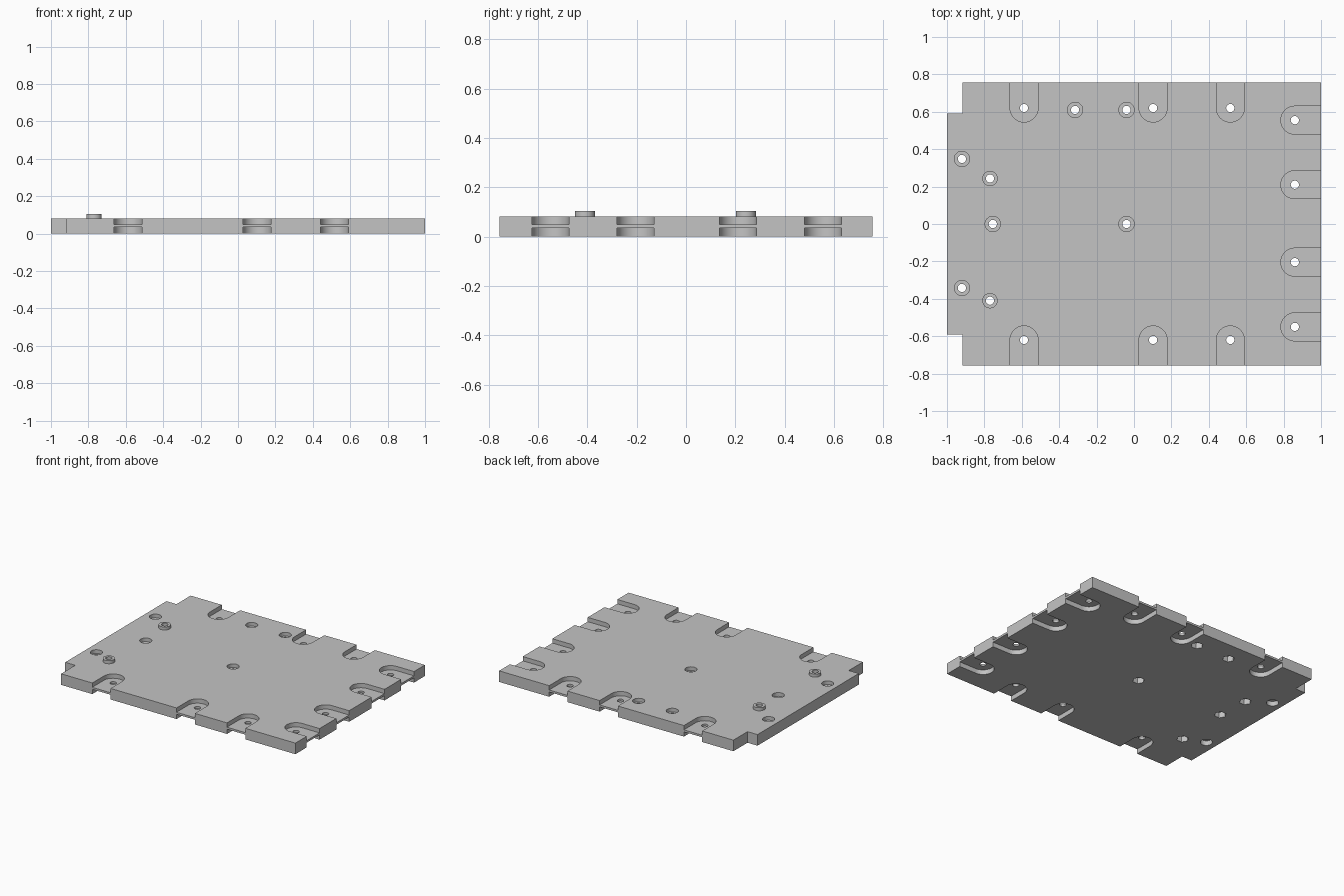
import bpy, bmesh
from math import cos, sin, pi
from mathutils import Matrix

cube = bpy.data.objects.get("Cube")
if cube:
    bpy.data.objects.remove(cube, do_unlink=True)

THICK = 0.082
BOSS_TOP = 0.105
WEB_LOW, WEB_HIGH = 0.035, 0.05

grey = bpy.data.materials.new("plain grey")
grey.use_nodes = True
tone = (0.55, 0.55, 0.55, 1)
grey.diffuse_color = tone
grey.node_tree.nodes["Principled BSDF"].inputs["Base Color"].default_value = tone


def prism(bm, outline, low, high):
    """Extrude a counter-clockwise outline from low to high."""
    base = [bm.verts.new((x, y, low)) for x, y in outline]
    top = [bm.verts.new((x, y, high)) for x, y in outline]
    bm.faces.new(base[::-1])
    bm.faces.new(top)
    n = len(base)
    for i in range(n):
        j = (i + 1) % n
        bm.faces.new((base[i], base[j], top[j], top[i]))


def ring(x, y, radius, sides=32):
    return [(x + radius * cos(2 * pi * i / sides), y + radius * sin(2 * pi * i / sides))
            for i in range(sides)]


def slot(x, y, turn, radius=0.075):
    """U shape open toward the direction given by turn."""
    local = [(radius * cos(pi / 2 + pi * i / 20), radius * sin(pi / 2 + pi * i / 20))
             for i in range(21)]
    local += [(0.25, -radius), (0.25, radius)]
    return [(x + u * cos(turn) - v * sin(turn), y + u * sin(turn) + v * cos(turn))
            for u, v in local]


def build(name, shapes):
    bm = bmesh.new()
    for outline, low, high in shapes:
        prism(bm, outline, low, high)
    mesh = bpy.data.meshes.new(name)
    bm.to_mesh(mesh)
    bm.free()
    mesh.materials.append(grey)
    obj = bpy.data.objects.new(name, mesh)
    bpy.context.collection.objects.link(obj)
    return obj


def combine(target, helper, operation):
    mod = target.modifiers.new(helper.name, 'BOOLEAN')
    mod.object = helper
    mod.operation = operation
    mod.solver = 'EXACT'
    bpy.context.view_layer.objects.active = target
    bpy.ops.object.modifier_apply(modifier=mod.name)
    bpy.data.objects.remove(helper, do_unlink=True)


# Feature positions
slots = [(x, side * 0.62, side * pi / 2) for x in (-0.588, 0.102, 0.515) for side in (1, -1)]
slots += [(0.86, y, 0) for y in (0.555, 0.21, -0.204, -0.55)]
bosses = [(-0.77, 0.243), (-0.77, -0.41)]
nut_bores = [(-0.755, 0), (-0.04, 0), (-0.315, 0.61), (-0.04, 0.61)]
round_bores = [(-0.92, 0.348), (-0.92, -0.342)]

# Plate with a shallow tab on one end
plate = build("base_plate", [([
    (-0.918, -0.757), (1, -0.757), (1, 0.757), (-0.918, 0.757),
    (-0.918, 0.592), (-1, 0.592), (-1, -0.592), (-0.918, -0.592)], 0, THICK)])

# Raised bosses
combine(plate, build("bosses", [(ring(x, y, 0.041), 0.06, BOSS_TOP) for x, y in bosses]), 'UNION')

# Top pockets: edge slots and counterbores
top = [(slot(*s), WEB_HIGH, 0.2) for s in slots]
top += [(ring(x, y, 0.041), 0.055, 0.2) for x, y in nut_bores + round_bores]
combine(plate, build("top_pockets", top), 'DIFFERENCE')

# Bottom pockets: edge slots, hexagonal nut seats and round seats
low = [(slot(*s), -0.1, WEB_LOW) for s in slots]
low += [(ring(x, y, 0.041, 6), -0.1, 0.042) for x, y in nut_bores + bosses]
low += [(ring(x, y, 0.041), -0.1, WEB_LOW) for x, y in round_bores]
combine(plate, build("bottom_pockets", low), 'DIFFERENCE')

# Screw holes right through
spots = [s[:2] for s in slots] + bosses + nut_bores + round_bores
combine(plate, build("screw_holes", [(ring(x, y, 0.022, 24), -0.1, 0.2) for x, y in spots]), 'DIFFERENCE')

# Smooth round walls, crisp edges
bpy.ops.object.select_all(action='DESELECT')
plate.select_set(True)
bpy.context.view_layer.objects.active = plate
bpy.ops.object.shade_smooth_by_angle(angle=pi / 6)
